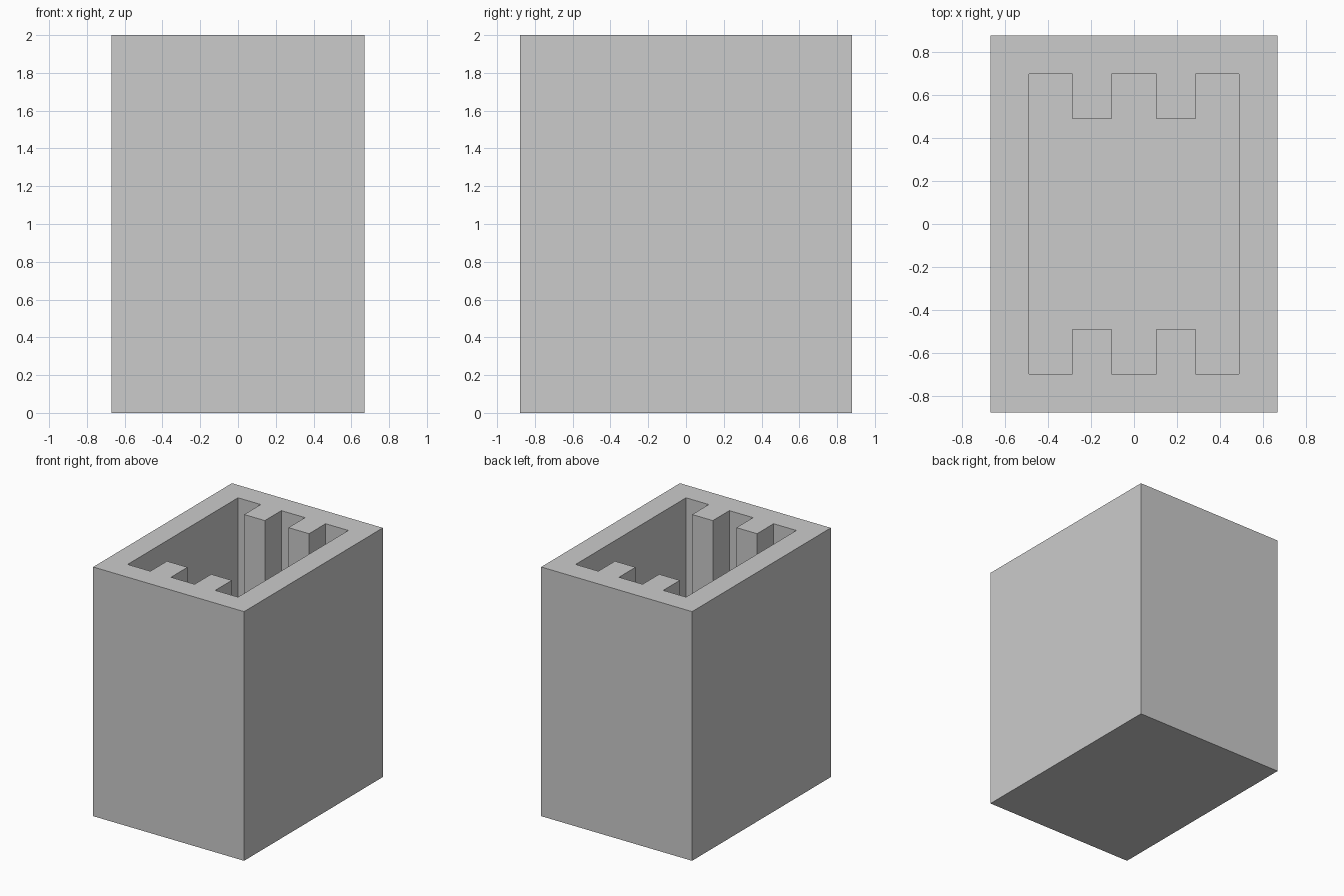
import bpy
import bmesh

cube = bpy.data.objects.get("Cube")
if cube:
    bpy.data.objects.remove(cube, do_unlink=True)

HALF_X, HALF_Y, HEIGHT = 0.67, 0.88, 2.0
WALL = 0.18                                # wall and floor thickness
RIB_IN, RIB_OUT, RIB_END = 0.105, 0.288, 0.49

# Single grey material
grey = bpy.data.materials.new("plain grey")
grey.use_nodes = True
colour = (0.6, 0.6, 0.6, 1)
grey.diffuse_color = colour
grey.node_tree.nodes["Principled BSDF"].inputs["Base Color"].default_value = colour

# Plan outlines: plain outer rectangle, inner cavity with ribs on both ends
outer = [(-HALF_X, -HALF_Y), (HALF_X, -HALF_Y), (HALF_X, HALF_Y), (-HALF_X, HALF_Y)]
ix, iy = HALF_X - WALL, HALF_Y - WALL
quarter = [(ix, iy), (RIB_OUT, iy), (RIB_OUT, RIB_END), (RIB_IN, RIB_END), (RIB_IN, iy)]
back = quarter + [(-x, y) for x, y in reversed(quarter)]
inner = back + [(-x, -y) for x, y in back]

bm = bmesh.new()


def shell(outline, bottom):
    """Walls and a base below an outline; returns the open top edges."""
    low = [bm.verts.new((x, y, bottom)) for x, y in outline]
    high = [bm.verts.new((x, y, HEIGHT)) for x, y in outline]
    bm.faces.new(low)
    for i in range(len(low)):
        j = (i + 1) % len(low)
        bm.faces.new((low[i], low[j], high[j], high[i]))
    return [bm.edges.get((high[i - 1], high[i])) for i in range(len(high))]


# Outer body, ribbed cavity and the flat rim joining them
rim = shell(outer, 0) + shell(inner, WALL)
bmesh.ops.triangle_fill(bm, edges=rim, use_beauty=True, normal=(0, 0, 1))
bmesh.ops.recalc_face_normals(bm, faces=bm.faces[:])

mesh = bpy.data.meshes.new("ribbed_box")
bm.to_mesh(mesh)
bm.free()
mesh.materials.append(grey)
bpy.context.collection.objects.link(bpy.data.objects.new("ribbed_box", mesh))
